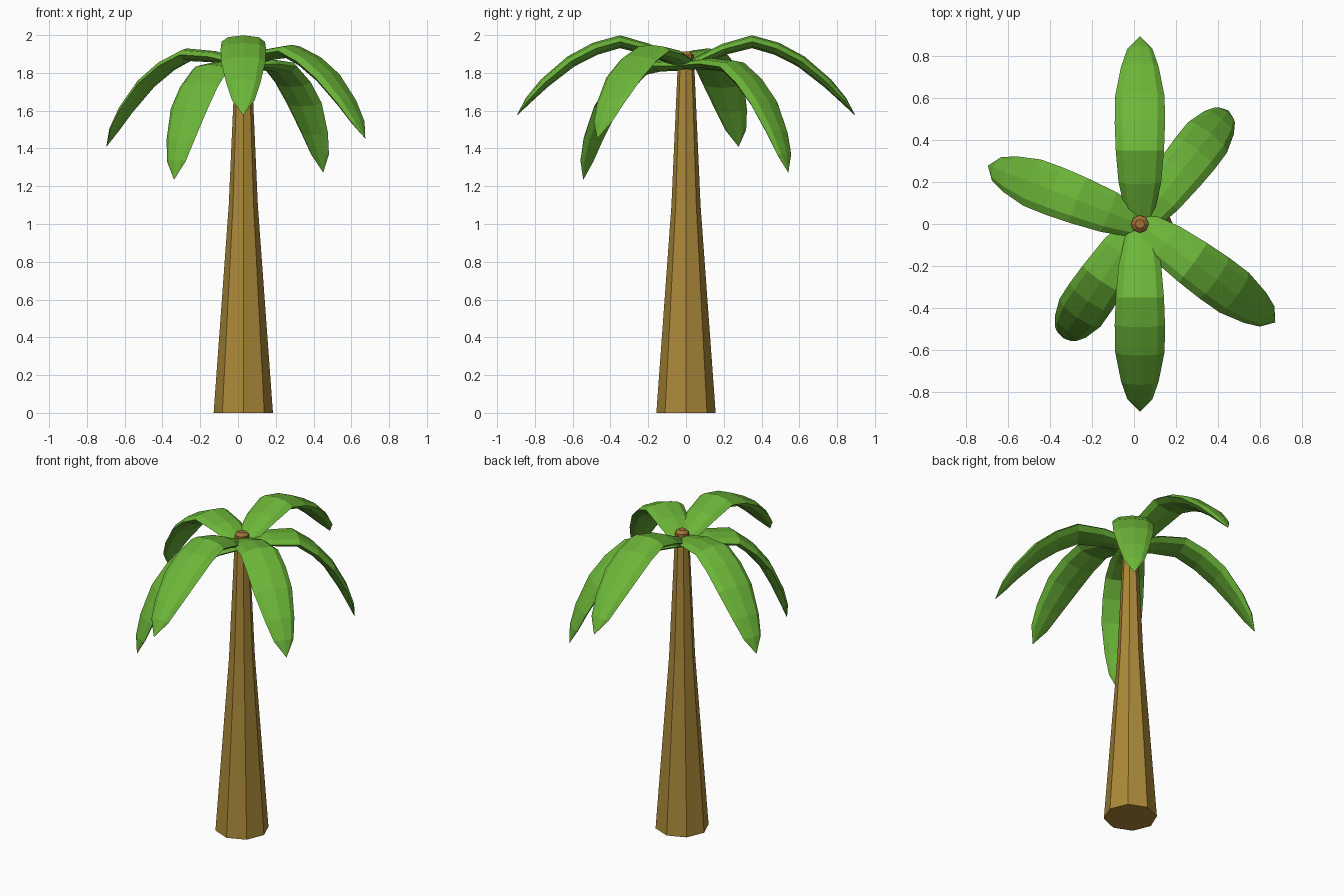
import bpy, bmesh, math
from mathutils import Matrix, Vector

if "Cube" in bpy.data.objects:
    bpy.data.objects.remove(bpy.data.objects["Cube"])

CX = 0.028  # trunk axis


def material(name, rgb):
    m = bpy.data.materials.new(name)
    m.diffuse_color = (*rgb, 1)
    m.use_nodes = True
    m.node_tree.nodes["Principled BSDF"].inputs["Base Color"].default_value = m.diffuse_color
    return m


bark = material("bark brown", (0.41, 0.25, 0.04))
bud = material("bud brown", (0.36, 0.17, 0.04))
green = material("leaf green", (0.15, 0.47, 0.04))


def loft(name, rings, mat):
    """Skin a list of equal-sized point rings and close both ends."""
    bm = bmesh.new()
    loops = [[bm.verts.new(p) for p in ring] for ring in rings]
    n = len(loops[0])
    for a, b in zip(loops, loops[1:]):
        for i in range(n):
            j = (i + 1) % n
            bm.faces.new((a[i], a[j], b[j], b[i]))
    bm.faces.new(loops[0])
    bm.faces.new(loops[-1])
    bmesh.ops.remove_doubles(bm, verts=bm.verts, dist=0.0005)
    bmesh.ops.recalc_face_normals(bm, faces=bm.faces)
    me = bpy.data.meshes.new(name)
    bm.to_mesh(me)
    bm.free()
    me.materials.append(mat)
    ob = bpy.data.objects.new(name, me)
    bpy.context.collection.objects.link(ob)
    return ob


ANG = [i * math.pi / 4 for i in range(8)]


def round_ring(r, z):
    return [(CX + r * math.cos(a), r * math.sin(a), z) for a in ANG]


# Tapered eight-sided trunk and the small bud on top
loft("trunk", [round_ring(r, z) for z, r in
               [(0, 0.157), (1.1, 0.077), (1.86, 0.043)]], bark)
loft("crown_bud", [round_ring(r, z) for z, r in
                   [(1.86, 0.043), (1.895, 0.042), (1.912, 0.022)]], bud)

# Leaf stations: distance out, height, half width, half thickness
LEAF = [(0.035, 0.0, 0.065, 0.022), (0.20, 0.075, 0.102, 0.03),
        (0.35, 0.115, 0.115, 0.034), (0.48, 0.078, 0.12, 0.034),
        (0.61, 0.01, 0.118, 0.032), (0.75, -0.105, 0.09, 0.027),
        (0.835, -0.195, 0.06, 0.018), (0.895, -0.275, 0.0005, 0.0005)]


def leaf(name, heading, droop, offset):
    rings = []
    for k, (d, z, w, h) in enumerate(LEAF):
        p, q = LEAF[max(k - 1, 0)], LEAF[min(k + 1, len(LEAF) - 1)]
        t = Vector((q[0] - p[0], 0, q[1] - p[1])).normalized()
        up = Vector((-t.z, 0, t.x))
        rings.append([Vector((d, w * math.cos(a), z)) + up * h * math.sin(a)
                      for a in ANG])
    ob = loft(name, rings, green)
    ob.data.transform(Matrix.Translation((CX, 0, 1.85))
                      @ Matrix.Rotation(math.radians(heading), 4, 'Z')
                      @ Matrix.Translation((offset, 0, 0))
                      @ Matrix.Rotation(math.radians(droop), 4, 'Y'))


# Six drooping leaves
for name, heading, droop, offset in [
        ("leaf_front", -90, 0, 0), ("leaf_back", 90, 0, 0),
        ("leaf_left", 159, 11, -0.05), ("leaf_right", -36, 8, -0.05),
        ("leaf_back_right", 52, 21, -0.05), ("leaf_front_left", -124, 24, -0.05)]:
    leaf(name, heading, droop, offset)
